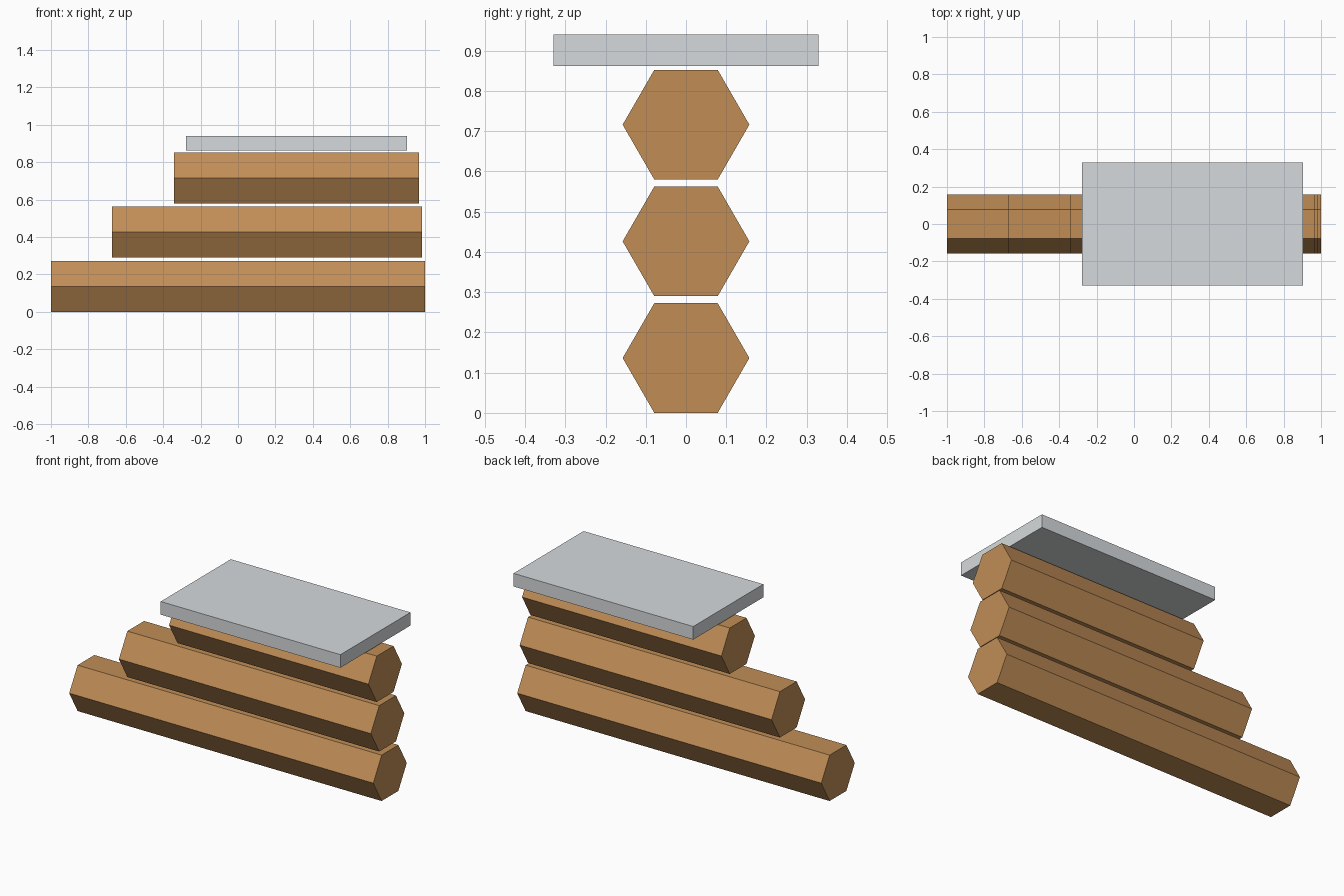
import bpy
import math
from mathutils import Matrix

if "Cube" in bpy.data.objects:
    bpy.data.objects.remove(bpy.data.objects["Cube"])


def make_material(name, rgb):
    mat = bpy.data.materials.new(name)
    mat.diffuse_color = (*rgb, 1.0)
    mat.use_nodes = True
    mat.node_tree.nodes["Principled BSDF"].inputs["Base Color"].default_value = mat.diffuse_color
    return mat


wood = make_material("wood", (0.533, 0.270, 0.093))
grey = make_material("light_grey", (0.67, 0.70, 0.715))

RADIUS = 0.1575
HALF_HEIGHT = RADIUS * math.cos(math.pi / 6)
PITCH = 0.29


def hex_log(name, x0, x1, z):
    """Hexagonal log along x, with flat faces at top and bottom."""
    bpy.ops.mesh.primitive_cylinder_add(vertices=6, radius=RADIUS, depth=x1 - x0)
    log = bpy.context.object
    log.name = name
    # Cylinder axis z -> x; corners (at +-y) stay pointing sideways
    log.data.transform(Matrix.Rotation(math.pi / 2, 4, 'Y'))
    zs = [v.co.z for v in log.data.vertices]
    if max(zs) > HALF_HEIGHT + 0.001:
        log.data.transform(Matrix.Rotation(math.pi / 6, 4, 'X'))
    log.location = ((x0 + x1) / 2, 0, z)
    log.data.materials.append(wood)


# Stack of three logs, shorter toward the top
spans = [("bottom_log", -1.0, 1.0), ("middle_log", -0.673, 0.984), ("top_log", -0.343, 0.968)]
for i, (name, x0, x1) in enumerate(spans):
    hex_log(name, x0, x1, HALF_HEIGHT + i * PITCH)

# Flat slab resting above the logs
bpy.ops.mesh.primitive_cube_add(size=1)
slab = bpy.context.object
slab.name = "top_slab"
slab.data.transform(Matrix.Diagonal((1.182, 0.658, 0.078, 1)))
slab.location = (0.313, 0, 0.901)
slab.data.materials.append(grey)
